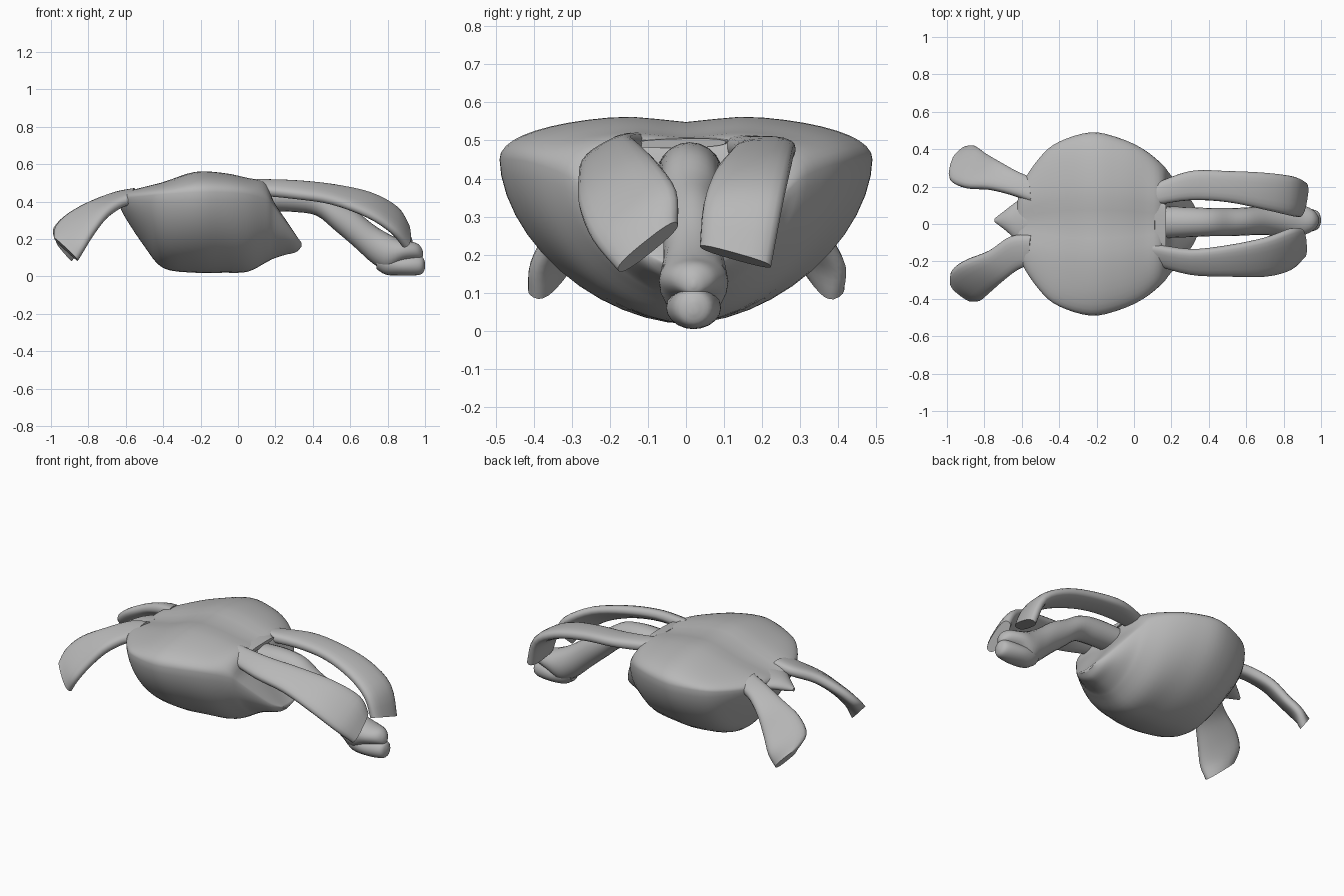
import bpy, bmesh, math
from mathutils import Vector

mat = bpy.data.materials.new("stone grey")
mat.diffuse_color = (0.48, 0.48, 0.48, 1)


def smooth_rows(rows, steps=4):
    """Catmull-Rom interpolation through rows of numbers."""
    out = []
    for i in range(len(rows) - 1):
        a, b, c, d = (rows[max(i - 1, 0)], rows[i], rows[i + 1],
                      rows[min(i + 2, len(rows) - 1)])
        for s in range(steps):
            t = s / steps
            out.append([0.5 * (2 * q + (r - p) * t + (2 * p - 5 * q + 4 * r - u) * t * t
                               + (3 * q - p - 3 * r + u) * t ** 3)
                        for p, q, r, u in zip(a, b, c, d)])
    return out + [list(rows[-1])]


def loft(name, rings):
    """Skin closed rings into a capped solid."""
    bm = bmesh.new()
    vr = [[bm.verts.new(p) for p in ring] for ring in rings]
    n = len(vr[0])
    for a, b in zip(vr, vr[1:]):
        for i in range(n):
            bm.faces.new((a[i], a[(i + 1) % n], b[(i + 1) % n], b[i]))
    bm.faces.new(vr[0][::-1])
    bm.faces.new(vr[-1])
    bmesh.ops.recalc_face_normals(bm, faces=bm.faces)
    me = bpy.data.meshes.new(name)
    bm.to_mesh(me)
    bm.free()
    me.materials.append(mat)
    me.polygons.foreach_set("use_smooth", [True] * len(me.polygons))
    me.set_sharp_from_angle(angle=math.radians(40))
    ob = bpy.data.objects.new(name, me)
    bpy.context.collection.objects.link(ob)
    return ob


def spow(v, p):
    return math.copysign(abs(v) ** p, v)


def blade(name, edges, thick):
    """Flat limb defined by its inner and outer edge points."""
    rows = smooth_rows(edges)
    mids = [(Vector(r[:3]) + Vector(r[3:])) / 2 for r in rows]
    rings = []
    for i, r in enumerate(rows):
        half = (Vector(r[3:]) - Vector(r[:3])) / 2
        run = mids[min(i + 1, len(mids) - 1)] - mids[max(i - 1, 0)]
        nrm = half.cross(run).normalized() * thick
        rings.append([mids[i] + half * 1.04 * spow(math.cos(a), 0.75)
                      + nrm * spow(math.sin(a), 0.75)
                      for a in (math.tau * k / 20 for k in range(20))])
    return loft(name, rings)


def tube(name, rows):
    """Oval tube; rows are x, y, z, half width, half height."""
    return loft(name, [[(x, y + w * math.cos(a), z + h * math.sin(a))
                        for a in (math.tau * k / 20 for k in range(20))]
                       for x, y, z, w, h in smooth_rows(rows)])


# Shell: x, half width, rim height, top, bottom
shell = [(-.63, .07, .41, .44, .37), (-.60, .21, .42, .46, .31), (-.5, .36, .43, .485, .16),
         (-.4, .44, .44, .51, .045), (-.23, .49, .45, .565, .02), (-.08, .46, .45, .56, .02),
         (.05, .40, .44, .535, .025), (.15, .32, .41, .51, .075), (.19, .27, .37, .41, .095),
         (.25, .20, .29, .32, .115), (.31, .12, .21, .235, .13), (.34, .06, .18, .195, .16)]
rings = []
for x, w, rim, top, bot in smooth_rows(shell):
    ring = []
    for k in range(48):
        a = math.tau * k / 48
        c, s = math.cos(a), math.sin(a)
        p, h = (2.2, top - rim) if s >= 0 else (1.78, rim - bot)
        y = w * spow(c, 2 / p)
        z = rim + h * spow(s, 2 / p)
        if s > 0:                                  # shallow groove along the back
            z -= 0.02 * math.exp(-(y / 0.1) ** 2) * s
        ring.append((x, y, z))
    rings.append(ring)
loft("shell", rings)

# Overhanging lip of the shell above the neck
blade("shell_lip", [(.11, -.13, .495, .11, .12, .50), (.17, -.13, .49, .17, .10, .495)], .012)

# Front flippers
blade("front_flipper_right", [
    (.10, -.11, .505, .10, -.21, .45), (.30, -.14, .50, .30, -.265, .43),
    (.50, -.12, .48, .50, -.275, .40), (.70, -.08, .44, .70, -.275, .325),
    (.84, -.03, .365, .83, -.24, .24), (.89, -.025, .28, .90, -.175, .16)], .033)
blade("front_flipper_left", [
    (.10, .10, .485, .10, .21, .475), (.30, .13, .475, .30, .28, .48),
    (.50, .12, .46, .50, .28, .465), (.70, .08, .41, .70, .27, .42),
    (.83, .05, .33, .85, .25, .33), (.88, .04, .22, .91, .22, .17)], .033)

# Rear flippers
blade("rear_flipper_right", [
    (-.55, -.06, .45, -.56, -.22, .41), (-.66, -.07, .43, -.62, -.24, .39),
    (-.78, -.15, .39, -.70, -.30, .33), (-.90, -.20, .33, -.77, -.36, .24),
    (-.97, -.25, .26, -.82, -.40, .16), (-.98, -.31, .20, -.86, -.40, .09)], .035)
blade("rear_flipper_left", [
    (-.55, .12, .45, -.56, .25, .41), (-.66, .16, .43, -.63, .28, .39),
    (-.78, .19, .39, -.72, .33, .33), (-.90, .20, .33, -.79, .37, .24),
    (-.98, .24, .25, -.85, .41, .16), (-.97, .33, .18, -.89, .40, .09)], .035)

# Neck with upper head and beak
tube("neck_and_head", [
    (.16, .01, .42, .085, .07), (.30, .01, .42, .08, .075), (.42, .01, .40, .075, .075),
    (.52, .01, .33, .075, .085), (.62, .015, .26, .075, .10), (.72, .02, .175, .08, .105),
    (.80, .02, .13, .09, .10), (.88, .02, .135, .088, .06), (.95, .02, .135, .06, .045),
    (.98, .02, .125, .03, .03), (.99, .02, .12, .004, .006)])

# Lower jaw
tube("lower_jaw", [
    (.74, .02, .10, .05, .06), (.79, .02, .075, .065, .065), (.86, .02, .06, .072, .055),
    (.94, .02, .06, .062, .055), (.985, .02, .06, .045, .045), (1.0, .02, .06, .01, .015)])

# Tail
tube("tail", [
    (-.57, .015, .41, .13, .04), (-.62, .015, .405, .11, .035),
    (-.68, .02, .395, .06, .03), (-.745, .02, .38, .01, .01)])
